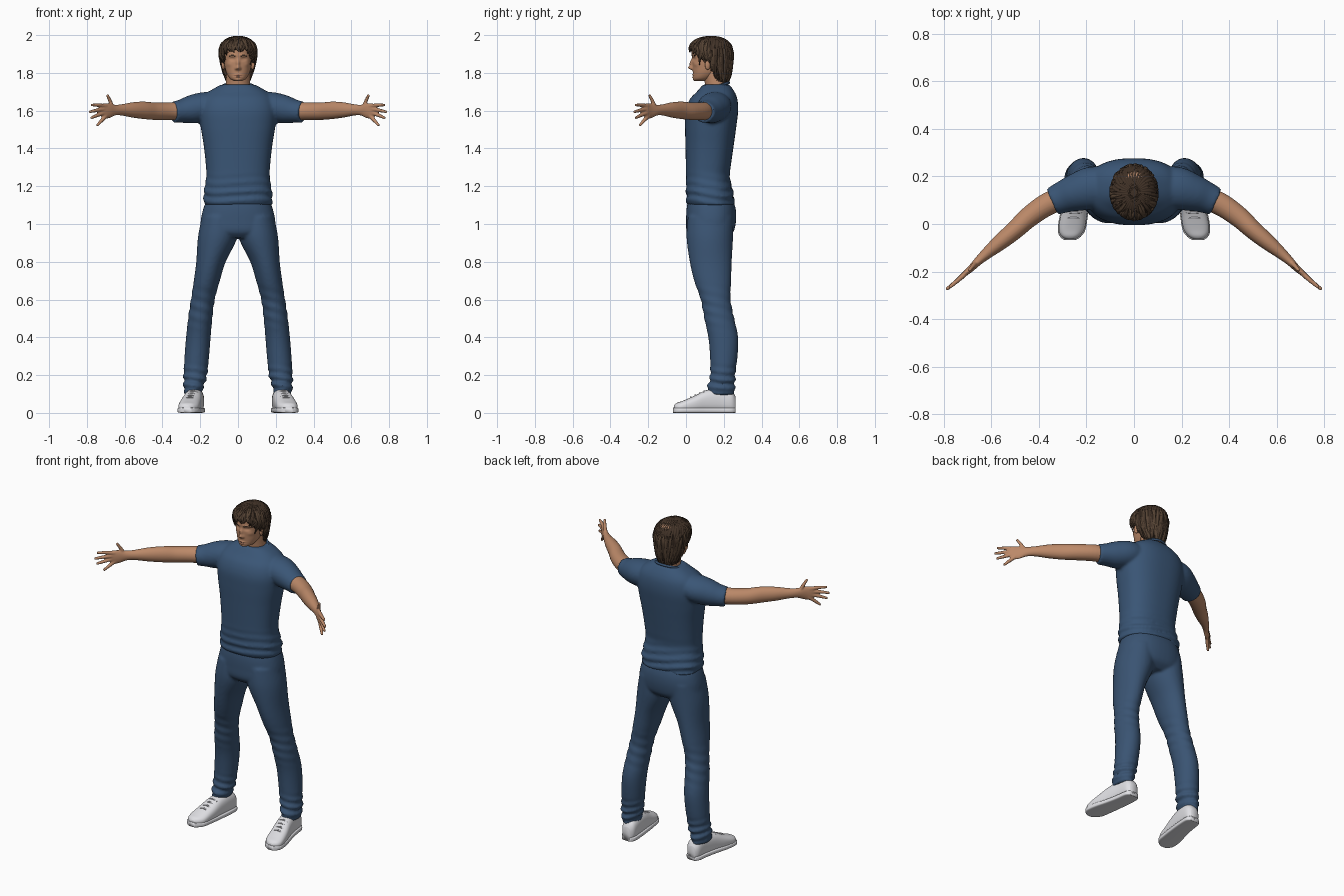
import bpy, bmesh, math, random
from mathutils import Vector

random.seed(4)
if "Cube" in bpy.data.objects:
    bpy.data.objects.remove(bpy.data.objects["Cube"])


def material(name, color):
    m = bpy.data.materials.new(name)
    m.use_nodes = True
    m.diffuse_color = (*color, 1)
    bsdf = m.node_tree.nodes["Principled BSDF"]
    bsdf.inputs["Base Color"].default_value = (*color, 1)
    bsdf.inputs["Roughness"].default_value = 0.8
    return m


SHIRT = material("shirt blue", (0.042, 0.092, 0.18))
DENIM = material("denim blue", (0.042, 0.088, 0.17))
SKIN = material("skin", (0.5, 0.25, 0.14))
LIP = material("lip", (0.39, 0.18, 0.11))
HAIR = material("dark brown hair", (0.05, 0.03, 0.019))
STRAND = material("brown strands", (0.09, 0.055, 0.033))
WHITE = material("shoe white", (0.74, 0.74, 0.77))
LACE = material("lace grey", (0.5, 0.5, 0.53))


def spline(rows, k=6):
    """Catmull-Rom interpolation of rows of numbers."""
    out = []
    for i in range(len(rows) - 1):
        quad = (rows[max(i - 1, 0)], rows[i], rows[i + 1], rows[min(i + 2, len(rows) - 1)])
        for s in range(k):
            t = s / k
            out.append([b + 0.5 * t * (c - a + t * (2 * a - 5 * b + 4 * c - d + t * (3 * (b - c) + d - a)))
                        for a, b, c, d in zip(*quad)])
    return out + [list(rows[-1])]


def power(v, e):
    return math.copysign(abs(v) ** (2 / e), v)


def loft(bm, rings, n=32, e=2, fold=None, mat=0):
    """Skin a closed surface over rings of (centre, axis a, axis b)."""
    loops = []
    for p, a, b in rings:
        loop = []
        for i in range(n):
            t = 2 * math.pi * i / n
            d = a * power(math.cos(t), e) + b * power(math.sin(t), e)
            co = p + d
            if fold:
                co += d.normalized() * fold(co, t)
            loop.append(bm.verts.new(co))
        loops.append(loop)
    faces = [bm.faces.new((lo[i - 1], lo[i], hi[i], hi[i - 1]))
             for lo, hi in zip(loops, loops[1:]) for i in range(n)]
    faces += [bm.faces.new(loops[0]), bm.faces.new(loops[-1])]
    for f in faces:
        f.smooth, f.material_index = True, mat


def stack(bm, rows, k=6, **kw):
    """Loft over level rings: z, cx, cy, rx, ry."""
    loft(bm, [(Vector((x, y, z)), Vector((rx, 0, 0)), Vector((0, ry, 0)))
              for z, x, y, rx, ry in spline(rows, k)], **kw)


def tube(bm, rows, up=Vector((0, 0, 1)), k=5, **kw):
    """Loft along a path: x, y, z, half width, half height toward up."""
    rows = spline(rows, k)
    pts = [Vector(r[:3]) for r in rows]
    rings = []
    for i, r in enumerate(rows):
        t = (pts[min(i + 1, len(pts) - 1)] - pts[max(i - 1, 0)]).normalized()
        side = t.cross(up).normalized()
        rings.append((pts[i], side * r[3], side.cross(t) * r[4]))
    loft(bm, rings, **kw)


def finish(bm, name, mats, voxel=0, rounds=3):
    bmesh.ops.recalc_face_normals(bm, faces=bm.faces)
    mesh = bpy.data.meshes.new(name)
    bm.to_mesh(mesh)
    bm.free()
    for m in mats:
        mesh.materials.append(m)
    ob = bpy.data.objects.new(name, mesh)
    bpy.context.collection.objects.link(ob)
    if voxel:
        r = ob.modifiers.new("blend", "REMESH")
        r.mode, r.voxel_size, r.use_smooth_shade = "VOXEL", voxel, True
        s = ob.modifiers.new("soften", "SMOOTH")
        s.factor, s.iterations = 0.5, rounds
    return ob


def flip(rows, s):
    return [(r[0] * s, *r[1:]) for r in rows]


# T-shirt: torso and sleeves blended together
def shirt_fold(co, t):
    low = max(0, 1 - abs(co.z - 1.15) / 0.13)
    return 0.007 * low * math.sin(co.z * 130 + 2 * math.sin(t * 2) + co.x * 9)


bm = bmesh.new()
stack(bm, [(1.1, 0, .13, .18, .126), (1.16, 0, .126, .181, .125), (1.25, 0, .116, .168, .116),
           (1.32, 0, .119, .171, .12), (1.42, 0, .125, .182, .128), (1.52, 0, .131, .198, .136),
           (1.6, 0, .137, .205, .139), (1.66, 0, .146, .19, .126), (1.7, 0, .157, .155, .1),
           (1.738, 0, .16, .09, .07)], n=64, e=2.4, fold=shirt_fold)
for s in (1, -1):
    tube(bm, flip([(.1, .16, 1.63, .08, .07), (.18, .15, 1.62, .09, .078), (.25, .13, 1.606, .078, .074),
                   (.3, .112, 1.597, .067, .062), (.342, .094, 1.592, .06, .056)], s))
finish(bm, "t_shirt", [SHIRT], .0085)

bpy.ops.mesh.primitive_torus_add(major_radius=.08, minor_radius=.007, location=(0, .16, 1.727),
                                 rotation=(.3, 0, 0), major_segments=40, minor_segments=8)
collar = bpy.context.object
collar.name = "shirt_collar"
collar.scale.y = .88
collar.data.materials.append(SHIRT)
bpy.ops.object.shade_smooth()


# Jeans: hips and legs, with bunched cuffs
def leg_fold(co, t):
    cuff = max(0, 1 - abs(co.z - .17) / .1)
    knee = max(0, 1 - abs(co.z - .56) / .14)
    return (.009 * cuff * math.sin(co.z * 145 + 1.6 * math.sin(t + 1))
            + .003 * knee * math.sin(co.z * 110 + 2 * t))


bm = bmesh.new()
stack(bm, [(1.13, 0, .13, .165, .118), (1.08, 0, .133, .184, .13), (1.02, 0, .133, .197, .132),
           (.96, 0, .128, .195, .124), (.925, 0, .125, .14, .09)], n=48, e=2.3)
for s in (1, -1):
    rows = [(1.04, .1, .13, .09, .12), (.93, .108, .126, .104, .123), (.8, .143, .131, .078, .111),
            (.7, .165, .141, .069, .098), (.6, .186, .157, .063, .079), (.5, .2, .176, .064, .079),
            (.4, .21, .197, .065, .079), (.3, .218, .2, .065, .073), (.2, .226, .194, .062, .066),
            (.13, .236, .186, .051, .073), (.095, .236, .186, .046, .07)]
    stack(bm, [(r[0], r[1] * s, *r[2:]) for r in rows], n=40, k=8, fold=leg_fold)
finish(bm, "jeans", [DENIM], .0085)

# Arms with spread fingers
ARM = [(.27, .12, 1.6, .05, .05), (.36, .085, 1.597, .048, .047), (.44, .03, 1.597, .044, .046),
       (.5, -.025, 1.602, .039, .046), (.56, -.075, 1.604, .034, .04), (.62, -.125, 1.604, .024, .029),
       (.655, -.157, 1.603, .018, .029), (.685, -.187, 1.6, .014, .04), (.712, -.21, 1.597, .011, .041),
       (.722, -.219, 1.596, .007, .034)]
FINGERS = [((.66, -.16, 1.607), (.677, -.177, 1.65), (.692, -.195, 1.684)),
           ((.7, -.2, 1.624), (.738, -.235, 1.629), (.776, -.267, 1.63)),
           ((.705, -.205, 1.607), (.747, -.242, 1.602), (.788, -.275, 1.593)),
           ((.705, -.203, 1.59), (.743, -.238, 1.576), (.779, -.268, 1.561)),
           ((.697, -.197, 1.575), (.722, -.222, 1.548), (.746, -.245, 1.521))]
for side, s in (("left", 1), ("right", -1)):
    bm = bmesh.new()
    tube(bm, flip(ARM, s))
    for path in FINGERS:
        tube(bm, flip([(*p, r, r) for p, r in zip(path, (.0115, .0098, .007))], s), n=12)
    finish(bm, side + "_arm", [SKIN], .0042, 2)

# Neck and head, with features pushed out of the face
bm = bmesh.new()
stack(bm, [(1.66, 0, .17, .08, .07), (1.72, 0, .165, .066, .062), (1.81, 0, .15, .062, .062)])
finish(bm, "neck", [SKIN])

bm = bmesh.new()
stack(bm, [(1.757, 0, .075, .02, .028), (1.77, 0, .087, .043, .048), (1.8, 0, .106, .061, .069),
           (1.84, 0, .12, .071, .086), (1.88, 0, .13, .077, .098), (1.92, 0, .132, .077, .102),
           (1.95, 0, .135, .074, .096), (1.975, 0, .137, .058, .075), (1.99, 0, .137, .03, .04)],
      n=120, k=10, e=2.15)
# Each feature: x, z, spread x, spread z, push along y
FEATURES = [(0, 1.827, .011, .01, -.022), (0, 1.85, .009, .019, -.014), (.011, 1.822, .006, .006, -.006),
            (.03, 1.873, .015, .009, .009), (.028, 1.892, .02, .007, -.004), (.05, 1.845, .014, .012, -.004),
            (.03, 1.872, .009, .004, -.003), (0, 1.79, .018, .004, -.006), (0, 1.784, .018, .002, .003),
            (0, 1.778, .015, .004, -.006), (0, 1.764, .016, .007, -.005)]
for v in bm.verts:
    if v.co.y < .1:
        x, z = abs(v.co.x), v.co.z
        v.co.y += sum(push * math.exp(-((x - fx) / sx) ** 2 - ((z - fz) / sz) ** 2)
                      for fx, fz, sx, sz, push in FEATURES)
for f in bm.faces:
    c = f.calc_center_median()
    x = abs(c.x)
    if c.y < .07 and .012 < x < .048 and abs(c.z - 1.891 - .1 * (.03 - abs(x - .03)) + .003) < .004:
        f.material_index = 1
    elif c.y < .07 and x < .021 and abs(c.z - 1.784) < .009 - x * .25:
        f.material_index = 2
finish(bm, "head", [SKIN, HAIR, LIP])

for side, s in (("left", 1), ("right", -1)):
    bpy.ops.mesh.primitive_uv_sphere_add(segments=20, ring_count=12, radius=1,
                                         location=(.077 * s, .118, 1.847), rotation=(-.15, 0, .35 * s))
    ear = bpy.context.object
    ear.name = side + "_ear"
    ear.scale = (.01, .018, .031)
    ear.data.materials.append(SKIN)
    bpy.ops.object.shade_smooth()

# Hair: a grooved cap trimmed along the hairline, plus loose locks
CAP = [(1.735, 0, .172, .05, .04), (1.77, 0, .165, .068, .067), (1.81, 0, .15, .081, .089),
       (1.86, 0, .139, .092, .107), (1.9, 0, .133, .098, .114), (1.94, 0, .132, .094, .111),
       (1.97, 0, .132, .075, .088), (1.988, 0, .132, .046, .054), (1.996, 0, .132, .012, .014)]
LINE = [(0, 1.932), (.03, 1.925), (.06, 1.905), (.085, 1.86), (.125, 1.868), (.145, 1.8), (.17, 1.745), (.3, 1.73)]


def lookup(table, v):
    for lo, hi in zip(table, table[1:]):
        if v <= hi[0]:
            t = max(0, (v - lo[0]) / (hi[0] - lo[0]))
            return [a + (b - a) * t for a, b in zip(lo, hi)]
    return table[-1]


def groove(co, t):
    return .003 * math.sin(36 * t + 4 * math.sin(co.z * 40))


bm = bmesh.new()
stack(bm, CAP, n=160, fold=groove)
bmesh.ops.recalc_face_normals(bm, faces=bm.faces)
trim = []
for f in bm.faces:
    c = f.calc_center_median()
    jag = .009 * math.sin(19 * math.atan2(c.x, c.y - .13))
    if c.z < lookup(LINE, c.y)[1] + jag:
        trim.append(f)
bmesh.ops.delete(bm, geom=trim, context="FACES")
cap = finish(bm, "hair_cap", [HAIR])
thick = cap.modifiers.new("thickness", "SOLIDIFY")
thick.thickness, thick.offset = .018, -1

dense_cap = spline(CAP, 6)
bm = bmesh.new()
for i in range(130):
    ang = i * 2.39996
    top = random.uniform(1.9, 1.99)
    edge = lookup(LINE, .132 + .112 * math.sin(ang))[1]
    end = edge - random.uniform(-.01, .018)
    top = max(top, end + .04)
    drift = random.uniform(-.35, .35)
    rows = []
    for j, w in enumerate((.003, .008, .009, .007, .002)):
        z = top + (end - top) * j / 4
        _, _, cy, rx, ry = lookup(dense_cap, z)
        a = ang + drift * (j / 4) ** 2
        rows.append((rx * math.cos(a), cy + ry * math.sin(a), z, w, w * .65))
    tube(bm, rows, up=Vector((math.cos(ang), math.sin(ang), .3)), k=3, n=8, mat=i % 2)
finish(bm, "hair_locks", [HAIR, STRAND])

# Shoes: y, cx, half width, height
SHOE = [(.263, .222, .026, .085), (.24, .222, .042, .115), (.18, .227, .046, .13), (.11, .238, .05, .121),
        (.04, .252, .055, .088), (-.02, .262, .054, .063), (-.05, .267, .039, .052), (-.064, .268, .018, .04)]
for side, s in (("left", 1), ("right", -1)):
    for part, grow, mat in (("shoe_upper", 0, WHITE), ("shoe_sole", .004, WHITE)):
        bm = bmesh.new()
        rings = []
        for y, x, w, h in spline(SHOE, 6):
            h = .028 if grow else h
            rings.append((Vector((x * s, y - grow * (y < 0), h / 2)), Vector((w + grow, 0, 0)), Vector((0, 0, h / 2))))
        loft(bm, rings, n=32, e=5 if grow else 2.5)
        finish(bm, side + "_" + part, [mat])
    bm = bmesh.new()
    for j in range(4):
        y = .025 + j * .024
        _, x, w, h = lookup(SHOE[::-1], y)
        tube(bm, [((x - .03) * s, y, h - .008, .004, .003), (x * s, y, h + .001, .005, .004),
                  ((x + .03) * s, y, h - .008, .004, .003)], n=8)
    finish(bm, side + "_shoe_laces", [LACE])
